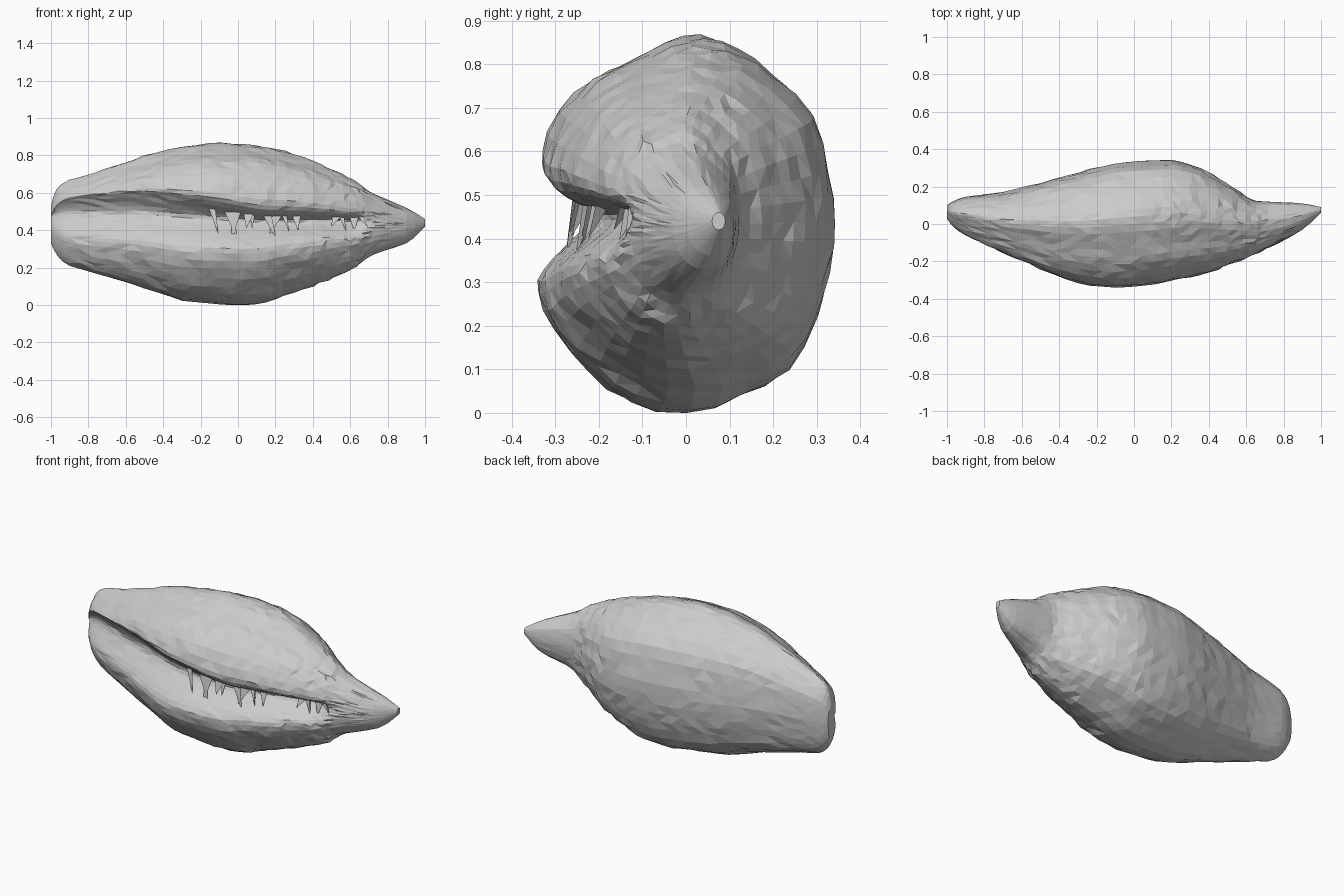
import bpy, bmesh, random
from mathutils import Vector

if "Cube" in bpy.data.objects:
    bpy.data.objects.remove(bpy.data.objects["Cube"])

random.seed(4)

# stations along the grain: x, z bottom, z top, y front, y back, groove depth, groove z, upper lip drop
STATIONS = [
    (-1.00, .33, .53, .03, .10, .01, .48, 0),
    (-.97, .27, .62, -.01, .12, .03, .48, -.02),
    (-.90, .21, .67, -.06, .145, .05, .49, -.04),
    (-.70, .15, .73, -.155, .17, .07, .49, -.04),
    (-.50, .09, .80, -.24, .22, .09, .49, -.03),
    (-.30, .025, .845, -.315, .275, .11, .48, 0),
    (-.10, .00, .867, -.34, .325, .11, .47, .03),
    (.10, .00, .857, -.325, .34, .11, .46, .06),
    (.25, .05, .825, -.295, .335, .11, .46, .06),
    (.40, .10, .775, -.26, .275, .10, .46, .05),
    (.52, .15, .72, -.215, .20, .09, .46, .04),
    (.63, .20, .665, -.17, .13, .07, .455, .03),
    (.72, .27, .60, -.13, .12, .03, .45, .01),
    (.90, .33, .52, -.03, .11, .00, .43, 0),
    (1.00, .42, .46, .06, .09, .00, .44, 0),
]
# cross-section: y and z as fractions of half size, groove weight, lip drop weight
PROFILE = [
    (.12, 1.0, 0, 0), (-.12, .96, 0, 0), (-.38, .86, 0, 0), (-.63, .77, 0, 0), (-.85, .62, 0, .3),
    (-.98, .44, 0, .8), (-.97, .34, .15, 1),
    (-.96, .22, .6, .7), (-.96, .10, 1, .2), (-.97, 0, .95, 0), (-.98, -.12, .5, 0), (-1.0, -.24, .12, 0),
    (-1.0, -.36, 0, 0), (-.90, -.56, 0, 0), (-.66, -.78, 0, 0), (-.38, -.93, 0, 0), (0, -1.0, 0, 0),
    (.38, -.90, 0, 0), (.69, -.77, 0, 0), (.88, -.5, 0, 0), (.96, -.26, 0, 0), (1.0, 0, 0, 0),
    (.96, .30, 0, 0), (.85, .60, 0, 0), (.58, .81, 0, 0), (.35, .93, 0, 0),
]


def spline(p0, p1, p2, p3, t):
    """Catmull-Rom blend of tuples."""
    return tuple(b + .5 * t * (c - a + t * (2*a - 5*b + 4*c - d + t * (3*(b - c) + d - a)))
                 for a, b, c, d in zip(p0, p1, p2, p3))


def resample(rows, n, closed=False):
    k = len(rows)
    at = (lambda i: rows[i % k]) if closed else (lambda i: rows[max(0, min(k - 1, i))])
    out = [spline(at(i-1), at(i), at(i+1), at(i+2), j / n)
           for i in range(k if closed else k - 1) for j in range(n)]
    return out if closed else out + [rows[-1]]


def section_point(station, p):
    x, zb, zt, yf, yb, depth, gz, drop = station
    zc, hz = (zb + zt) / 2, (zt - zb) / 2
    # the beak is rounder than the lobed middle
    end = max(0, min(1, (x - .60) / .16))
    yn = p[0]
    if yn < 0:
        r = -max(0, 1 - p[1] ** 2) ** .5
        yn += (r - yn) * end
    lobe = 1 - end
    y = (yf + yb) / 2 + (yb - yf) / 2 * yn + p[2] * depth * lobe
    z = zc + hz * p[1] + (p[2] * (gz - zc - .08 * hz) - p[3] * drop) * lobe
    return Vector((x, y, z))


def make_object(name, bm):
    bmesh.ops.recalc_face_normals(bm, faces=bm.faces[:])
    mesh = bpy.data.meshes.new(name)
    bm.to_mesh(mesh)
    bm.free()
    ob = bpy.data.objects.new(name, mesh)
    bpy.context.collection.objects.link(ob)
    return ob


# grain body, lofted and slightly roughened, flat shaded
bm = bmesh.new()
stations = resample(STATIONS, 3)
profile = resample(PROFILE, 2, True)
rings = []
for s in stations:
    size = min(1, (s[2] - s[1]) / .6)
    ring = []
    for p in profile:
        v = section_point(s, p)
        inner = Vector((0, (s[3] + s[4]) / 2 - v.y, (s[1] + s[2]) / 2 - v.z))
        v += inner * random.uniform(-.008, .014)
        if abs(s[0]) < .9:
            v.x += random.uniform(-.012, .012) * size
        v.z = max(v.z, 0)
        ring.append(bm.verts.new(v))
    rings.append(ring)
for a, b in zip(rings, rings[1:]):
    for i in range(len(a)):
        j = (i + 1) % len(a)
        bm.faces.new((a[i], a[j], b[j], b[i]))
caps = [bm.faces.new(rings[0]), bm.faces.new(rings[-1])]
bmesh.ops.poke(bm, faces=caps)
bmesh.ops.triangulate(bm, faces=bm.faces[:])
make_object("grain_body", bm)

# torn fibres bridging the groove, as thin spikes
bm = bmesh.new()


def fibre(x):
    s = min(stations, key=lambda r: abs(r[0] - x))
    w, lean = random.uniform(.012, .028), random.uniform(-.04, .06)
    root = section_point(s, (-.96, .22, .6, .7))
    tip = section_point(s, (-.98, random.uniform(-.2, -.04), .5, 0))
    pts = [(x - w, root.y, root.z), (x + w, root.y, root.z),
           (x, root.y + .03, root.z), (x + lean, tip.y, tip.z)]
    v = [bm.verts.new(p) for p in pts]
    for f in ((0, 1, 3), (1, 2, 3), (2, 0, 3), (0, 2, 1)):
        bm.faces.new([v[i] for i in f])


for start, end, count in ((-.12, .3, 9), (.54, .67, 5)):
    for i in range(count):
        fibre(start + (end - start) * i / (count - 1) + random.uniform(-.02, .02))
make_object("groove_fibres", bm)
